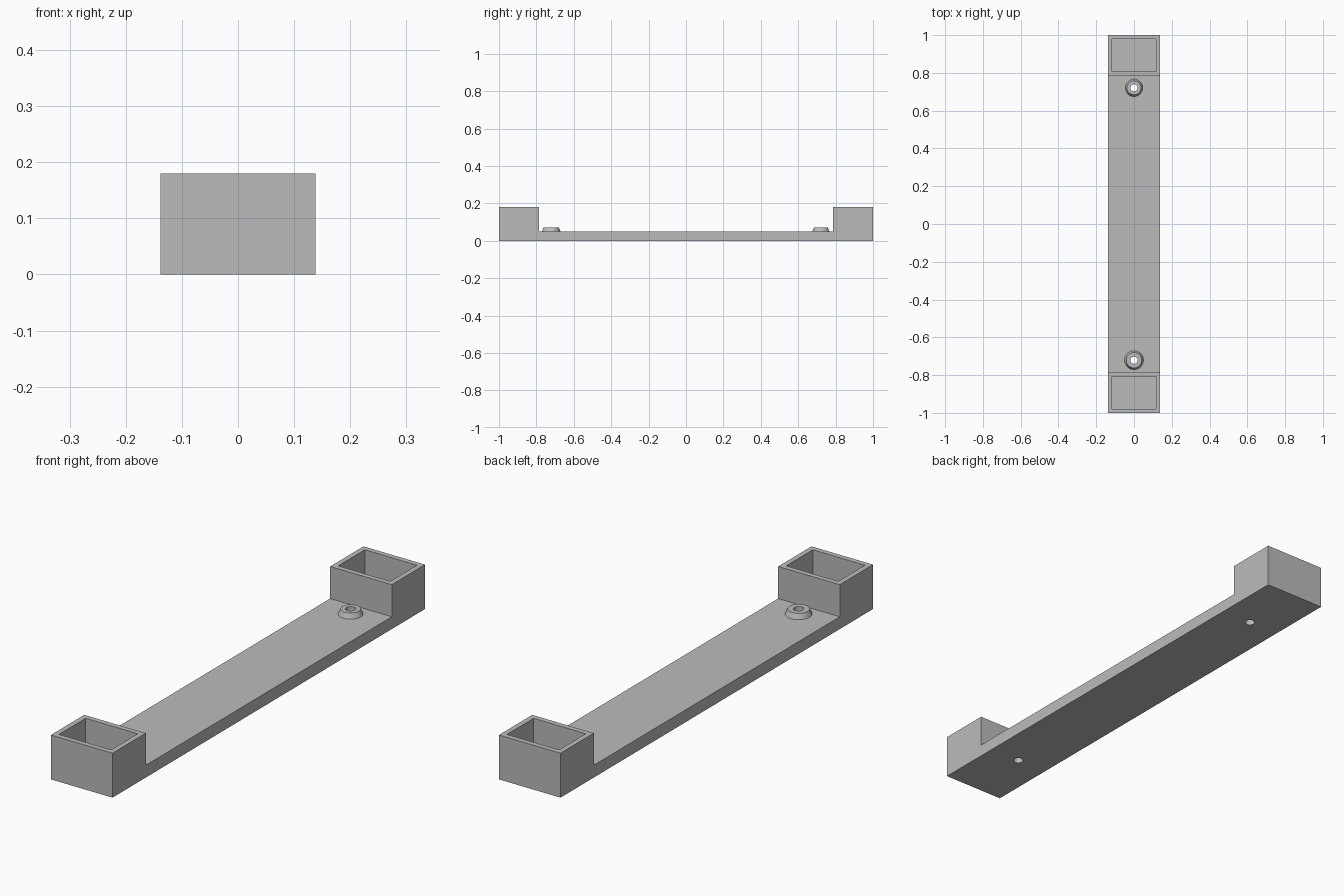
import bpy
import bmesh
import math
from mathutils import Matrix, Vector

cube = bpy.data.objects.get("Cube")
if cube:
    bpy.data.objects.remove(cube, do_unlink=True)

HALF_W, HEIGHT, BASE = 0.138, 0.18, 0.05
BLOCK_Y, WALL = 0.787, 0.03
BOSS_Y, BOSS_TOP, HOLE_R = 0.721, 0.071, 0.019
SIDES = 32

grey = bpy.data.materials.new("plain grey")
grey.use_nodes = True
colour = (0.5, 0.5, 0.5, 1)
grey.diffuse_color = colour
grey.node_tree.nodes["Principled BSDF"].inputs["Base Color"].default_value = colour


def make_object(name, bm):
    bmesh.ops.recalc_face_normals(bm, faces=bm.faces)
    mesh = bpy.data.meshes.new(name)
    bm.to_mesh(mesh)
    bm.free()
    mesh.materials.append(grey)
    obj = bpy.data.objects.new(name, mesh)
    bpy.context.collection.objects.link(obj)
    return obj


def smooth(obj):
    bpy.ops.object.select_all(action="DESELECT")
    obj.select_set(True)
    bpy.context.view_layer.objects.active = obj
    bpy.ops.object.shade_smooth_by_angle(angle=math.radians(30))


# Bracket body: side profile extruded across the width
half = [(1, 0), (1, HEIGHT), (BLOCK_Y, HEIGHT), (BLOCK_Y, BASE)]
profile = half + [(-y, z) for y, z in reversed(half)]
bm = bmesh.new()
side = bm.faces.new([bm.verts.new((-HALF_W, y, z)) for y, z in profile])
ext = bmesh.ops.extrude_face_region(bm, geom=[side])
moved = [v for v in ext["geom"] if isinstance(v, bmesh.types.BMVert)]
bmesh.ops.translate(bm, verts=moved, vec=(2 * HALF_W, 0, 0))
bmesh.ops.recalc_face_normals(bm, faces=bm.faces)

# Open pockets sunk into both end blocks
tops = [f for f in bm.faces if f.calc_center_median().z > HEIGHT - 0.001]
bmesh.ops.inset_individual(bm, faces=tops, thickness=WALL)
for floor in tops:
    ext = bmesh.ops.extrude_discrete_faces(bm, faces=[floor])
    bmesh.ops.translate(bm, verts=ext["faces"][0].verts,
                        vec=Vector((0, 0, BASE - HEIGHT)))
body = make_object("bracket_body", bm)

# Screw holes through the plate
bm = bmesh.new()
for y in (-BOSS_Y, BOSS_Y):
    bmesh.ops.create_cone(bm, cap_ends=True, segments=SIDES, radius1=HOLE_R,
                          radius2=HOLE_R, depth=0.3,
                          matrix=Matrix.Translation((0, y, 0)))
cutter = make_object("hole_cutter", bm)
cutter.hide_render = True
cut = body.modifiers.new("screw holes", "BOOLEAN")
cut.operation = "DIFFERENCE"
cut.solver = "EXACT"
cut.object = cutter
bpy.context.view_layer.objects.active = body
bpy.ops.object.modifier_apply(modifier=cut.name)
bpy.data.objects.remove(cutter, do_unlink=True)
smooth(body)

# Tapered bosses around the holes
for name, y, radius in (("front_boss", -BOSS_Y, 0.05), ("back_boss", BOSS_Y, 0.046)):
    bm = bmesh.new()
    path = [(radius, BASE), (radius - 0.009, BOSS_TOP), (HOLE_R, BOSS_TOP), (HOLE_R, BASE)]
    verts = [bm.verts.new((r, 0, z)) for r, z in path]
    edges = [bm.edges.new(pair) for pair in zip(verts, verts[1:])]
    bmesh.ops.spin(bm, geom=verts + edges, cent=(0, 0, 0), axis=(0, 0, 1),
                   angle=math.tau, steps=SIDES, use_merge=True)
    bmesh.ops.remove_doubles(bm, verts=bm.verts, dist=0.0001)
    boss = make_object(name, bm)
    # An open shell can be oriented inwards, so check its top ring
    if any(p.normal.z < -0.9 for p in boss.data.polygons):
        boss.data.flip_normals()
    boss.location.y = y
    smooth(boss)
